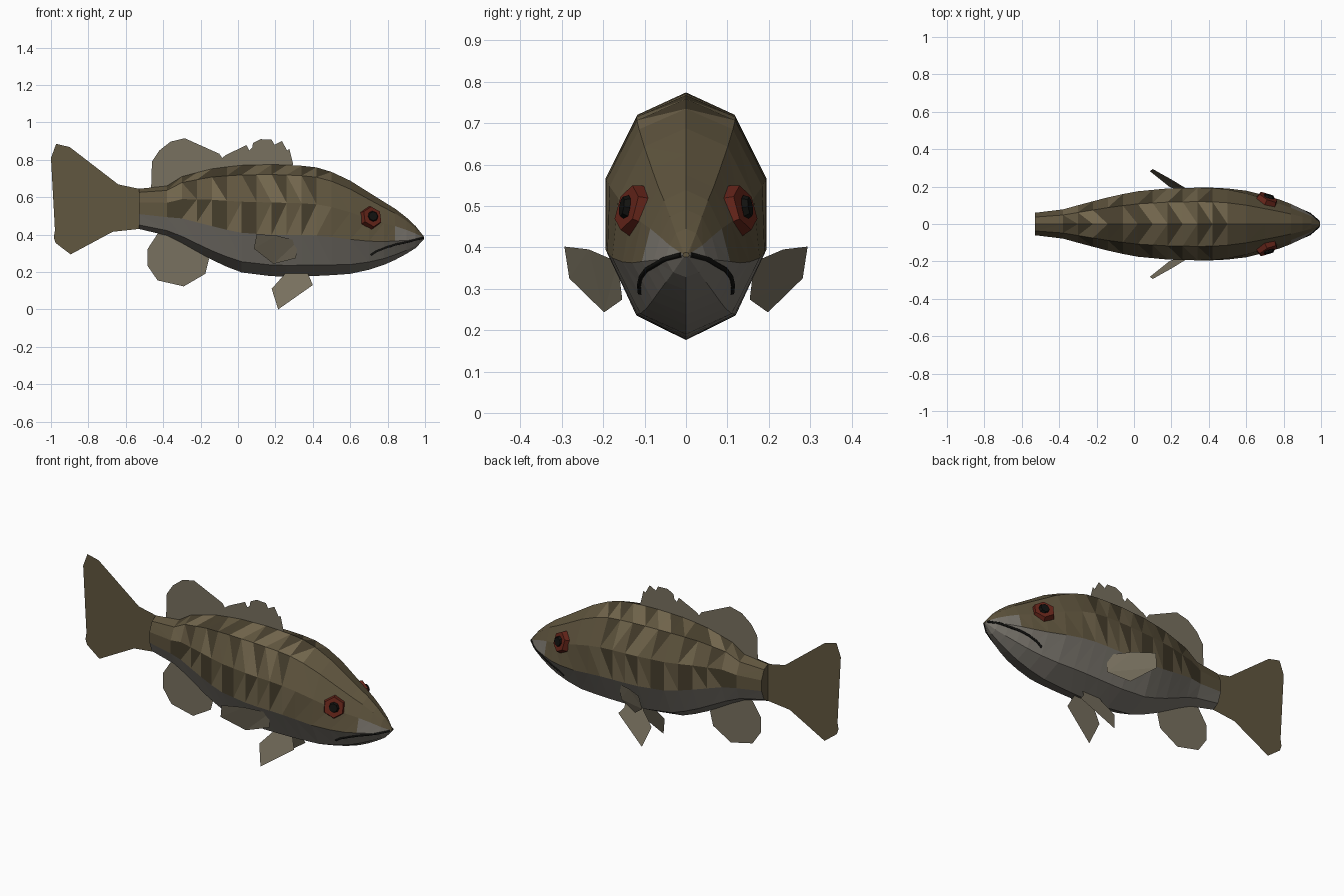
import bpy, bmesh, random
from mathutils import Vector
from mathutils.bvhtree import BVHTree

if "Cube" in bpy.data.objects:
    bpy.data.objects.remove(bpy.data.objects["Cube"])

random.seed(4)


def mat(name, r, g, b):
    m = bpy.data.materials.new(name)
    m.diffuse_color = (r, g, b, 1)
    m.use_nodes = True
    m.node_tree.nodes["Principled BSDF"].inputs["Base Color"].default_value = m.diffuse_color
    return m


LIGHT = mat("olive_light", .165, .13, .072)
MID = mat("olive_mid", .115, .09, .048)
DARK = mat("olive_dark", .06, .047, .025)
BELLY = mat("belly_grey", .19, .175, .15)
TAIL = mat("tail_brown", .12, .095, .05)
FIN = mat("fin_grey", .19, .165, .115)
RED = mat("eye_red", .13, .018, .01)
BLACK = mat("black", .006, .006, .005)


def make(name, bm, mats):
    me = bpy.data.meshes.new(name)
    bm.to_mesh(me)
    ob = bpy.data.objects.new(name, me)
    bpy.context.collection.objects.link(ob)
    for m in mats:
        me.materials.append(m)
    return ob


# Body stations: x, top z, bottom z, half width, upper narrowing
S = [(-.53, .645, .43, .06, 1), (-.38, .66, .395, .078, 1), (-.3, .71, .355, .1, 1),
     (-.15, .75, .27, .14, 1), (0, .77, .2, .173, 1), (.2, .775, .175, .192, 1),
     (.4, .765, .178, .195, 1), (.5, .735, .183, .19, .97), (.6, .688, .19, .178, .92),
     (.7, .625, .212, .153, .87), (.78, .575, .238, .13, .83), (.87, .52, .278, .095, .8),
     (.95, .445, .328, .05, .8), (.995, .388, .376, .008, .9)]


def section(x):
    for a, b in zip(S, S[1:]):
        if x <= b[0]:
            t = (x - a[0]) / (b[0] - a[0])
            return [p + (q - p) * t for p, q in zip(a, b)]
    return S[-1]


def ring(x):
    x, top, bot, w, up = section(x)
    half = [(0, 1), (.615 * up, .91), (up, .66), (1, .37), (.62, .1), (0, 0)]
    pts = [(x, w * f, bot + (top - bot) * h) for f, h in half]
    return pts + [(x, -y, z) for _, y, z in pts[4:0:-1]]


# Body: ten-sided loft with mottled triangles on the back and flanks
bm = bmesh.new()
xs = [-.53, -.38] + [-.38 + .08 * i for i in range(1, 12)] + [.6, .7, .78, .84, .9, .95, .995]
rings = [[bm.verts.new(p) for p in ring(x)] for x in xs]
for i in range(len(xs) - 1):
    for j in range(5):
        tones = [random.choice((0, 0, 1, 1, 2)) for _ in range(2)]
        if i % 2 == 0 and j < 3:
            tones[0] = 2
        if i == 0 or xs[i] >= .45:
            tones = [1, 1]
        if j >= 3 or (j == 2 and xs[i] >= .83):
            tones = [3, 3]
        for side in (0, 1):
            a, b = (j, j + 1) if side == 0 else ((10 - j) % 10, 9 - j)
            p, q = rings[i], rings[i + 1]
            flip = j % 2
            tris = ((p[a], q[a], q[b]), (p[a], q[b], p[b])) if flip else \
                   ((p[a], q[a], p[b]), (q[a], q[b], p[b]))
            for tri, tone in zip(tris, tones):
                bm.faces.new(tri).material_index = tone
for end in (rings[0], rings[-1]):
    bm.faces.new(end).material_index = 1
bmesh.ops.recalc_face_normals(bm, faces=bm.faces)
tree = BVHTree.FromBMesh(bm)
make("body", bm, [LIGHT, MID, DARK, BELLY])


def flank(x, z, side):
    hit = tree.ray_cast(Vector((x, side, z)), Vector((0, -side, 0)))[0]
    return hit if hit else Vector((x, 0, z))


def fin(name, pts, m=FIN):
    b = bmesh.new()
    f = b.faces.new([b.verts.new(p) for p in pts])
    bmesh.ops.triangulate(b, faces=[f], ngon_method='EAR_CLIP')
    return make(name, b, [m])


def flat(pts):
    return [(x, 0, z) for x, z in pts]


# Fins on the centre line
fin("tail_fin", flat([(-.53, .645), (-.64, .668), (-.9, .868), (-.972, .885), (-1, .81),
                      (-.95, .6), (-.985, .385), (-.975, .355), (-.895, .294),
                      (-.67, .415), (-.53, .43)]), TAIL)
fin("rear_dorsal_fin", flat([(-.465, .63), (-.46, .79), (-.42, .85), (-.36, .897), (-.285, .915),
                             (-.17, .858), (-.1, .832), (-.085, .81), (-.085, .7), (-.3, .66)]))
spines = [(-.085, .7), (-.085, .81)]
for x, z in [(-.01, .845), (.06, .878), (.135, .91), (.195, .907), (.25, .9)]:
    spines += [(x - .055, z - .02), (x - .015, z), (x + .012, z - .05)]
spines += [(.275, .857), (.295, .775), (.25, .72)]
fin("spiny_dorsal_fin", flat(spines))
fin("anal_fin", flat([(-.42, .42), (-.42, .396), (-.485, .32), (-.485, .235), (-.43, .155),
                      (-.29, .123), (-.175, .19), (-.155, .27), (-.2, .33)]))

# Paired parts
for side, tag in ((-1, "right"), (1, "left")):
    fin(tag + "_pectoral_fin", [(x, side * y, z) for x, y, z in
        [(.1, .294, .402), (.205, .235, .395), (.32, .165, .365), (.31, .154, .274),
         (.19, .198, .243), (.085, .282, .325)]])
    fin(tag + "_pelvic_fin", [(x, side * (.1 - .36 * z), z) for x, z in
        [(.26, .2), (.25, .18), (.18, .11), (.215, 0), (.4, .13), (.37, .165), (.37, .2)]])

    # Eye: six-sided iris lying on the head, with a pupil disc
    c = flank(.71, .49, side)
    n = Vector((.5, side, .33)).normalized()
    for name, sides, r1, r2, depth, off, direction, m in (
            ("iris", 6, .064, .056, .03, .006, n, RED),
            ("pupil", 8, .03, .024, .014, .027, Vector((.25, side, .15)), BLACK)):
        b = bmesh.new()
        bmesh.ops.create_cone(b, cap_ends=True, segments=sides, radius1=r1, radius2=r2, depth=depth)
        o = make(tag + "_" + name, b, [m])
        o.rotation_euler = direction.to_track_quat('Z', 'Y').to_euler()
        o.location = c + n * off

    # Mouth line following the head surface
    cu = bpy.data.curves.new(tag + "_mouth", 'CURVE')
    cu.dimensions = '3D'
    cu.bevel_depth = .006
    cu.bevel_resolution = 1
    cu.use_fill_caps = True
    path = [(.71, .29), (.74, .31), (.79, .33), (.84, .346), (.89, .357), (.94, .37), (.99, .382)]
    sp = cu.splines.new('POLY')
    sp.points.add(len(path) - 1)
    for p, (x, z) in zip(sp.points, path):
        p.co = (*flank(x, z, side), 1)
    cu.materials.append(BLACK)
    bpy.context.collection.objects.link(bpy.data.objects.new(tag + "_mouth", cu))
